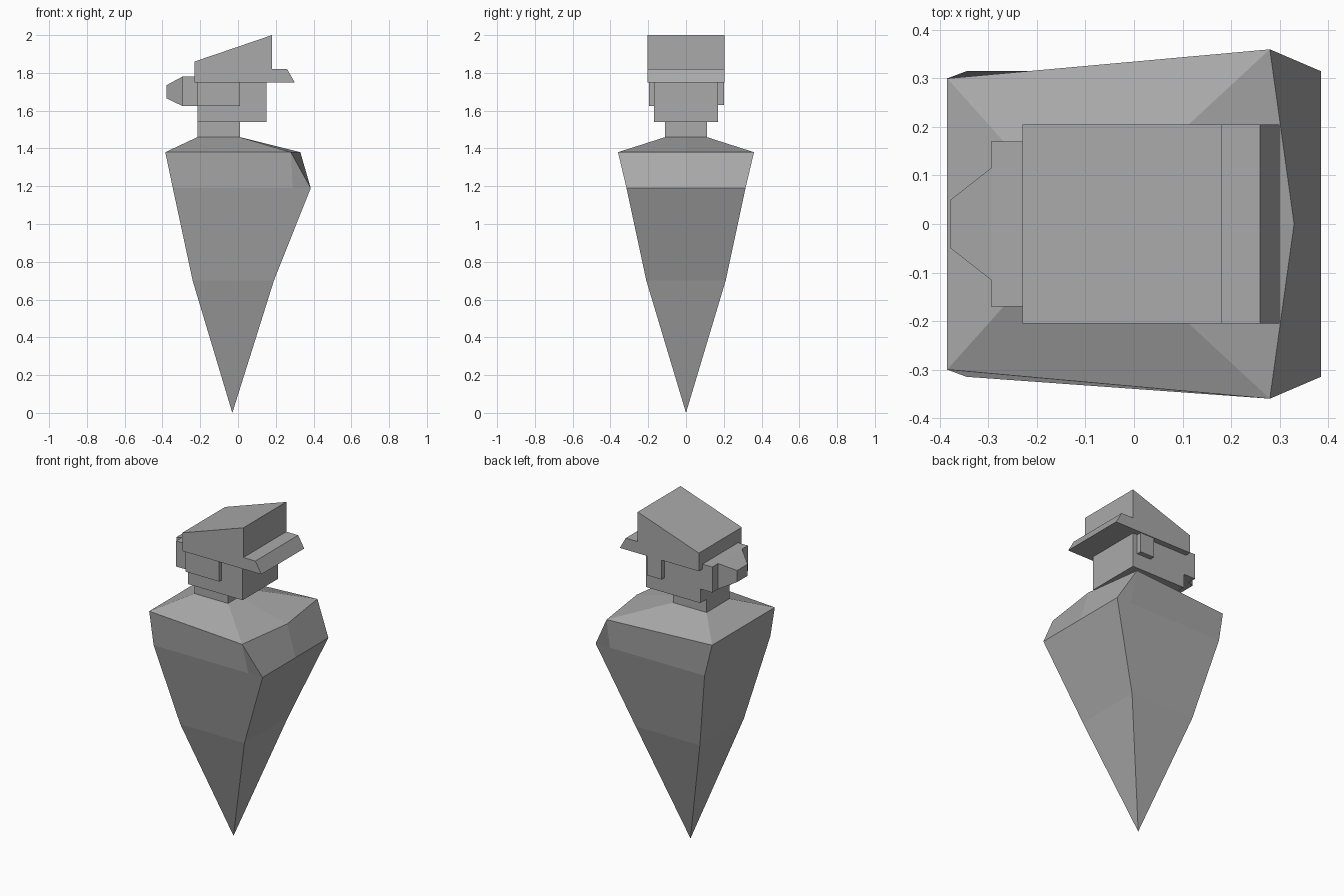
import bpy, bmesh

cube = bpy.data.objects.get("Cube")
if cube:
    bpy.data.objects.remove(cube, do_unlink=True)

# One plain grey for the whole figure
grey = bpy.data.materials.new("stone_grey")
grey.use_nodes = True
COLOUR = (0.4, 0.4, 0.4, 1)
grey.diffuse_color = COLOUR
grey.node_tree.nodes["Principled BSDF"].inputs["Base Color"].default_value = COLOUR


def finish(name, bm):
    bmesh.ops.remove_doubles(bm, verts=bm.verts, dist=1e-4)
    bmesh.ops.recalc_face_normals(bm, faces=bm.faces)
    mesh = bpy.data.meshes.new(name)
    bm.to_mesh(mesh)
    bm.free()
    mesh.materials.append(grey)
    obj = bpy.data.objects.new(name, mesh)
    bpy.context.collection.objects.link(obj)
    return obj


def loft(name, rings):
    """Bridge equal-length rings of points and cap both ends."""
    bm = bmesh.new()
    loops = [[bm.verts.new(p) for p in ring] for ring in rings]
    for a, b in zip(loops, loops[1:]):
        for i in range(len(a)):
            j = (i + 1) % len(a)
            bm.faces.new((a[i], a[j], b[j], b[i]))
    bm.faces.new(loops[0])
    bm.faces.new(loops[-1])
    return finish(name, bm)


def box(name, x, y, z):
    rect = [(x[0], y[0]), (x[1], y[0]), (x[1], y[1]), (x[0], y[1])]
    return loft(name, [[(px, py, h) for px, py in rect] for h in z])


def body_ring(z, back, back_w, side, side_w, front, front_w, middle):
    half = [(back, back_w), (side, side_w), (front, front_w)]
    return ([(x, -y, z) for x, y in half] + [(middle, 0, z)]
            + [(x, y, z) for x, y in reversed(half)])


# Tapering torso that faces +x, with a pointed chest and foot
loft("body", [
    body_ring(0.0, -0.03, 0, -0.03, 0, -0.03, 0, -0.03),
    body_ring(0.70, -0.24, 0.21, 0.14, 0.21, 0.19, 0.21, 0.19),
    body_ring(1.19, -0.345, 0.315, 0.29, 0.315, 0.385, 0.315, 0.385),
    body_ring(1.38, -0.385, 0.30, 0.28, 0.36, 0.28, 0.36, 0.33),
    body_ring(1.46, -0.215, 0.11, 0.01, 0.11, 0.01, 0.11, 0.01),
])

# Neck, head and the pieces on its sides
box("neck", (-0.215, 0.01), (-0.11, 0.11), (1.46, 1.54))
box("head", (-0.215, 0.15), (-0.17, 0.17), (1.54, 1.75))
box("right_side_hair", (-0.215, 0.01), (-0.195, -0.17), (1.625, 1.75))
box("left_ear", (0.025, 0.12), (0.17, 0.20), (1.63, 1.75))

# Cap with brim, extruded across y from its side profile
profile = [(-0.23, 1.75), (0.30, 1.75), (0.26, 1.82),
           (0.18, 1.82), (0.18, 2.0), (-0.23, 1.86)]
loft("cap", [[(x, y, z) for x, z in profile] for y in (-0.205, 0.205)])

# Hair band and tapering bun behind the head
box("hair_band", (-0.295, -0.215), (-0.17, 0.17), (1.625, 1.78))
loft("hair_bun", [
    [(x, -w, lo), (x, w, lo), (x, w, hi), (x, -w, hi)]
    for x, w, lo, hi in ((-0.295, 0.115, 1.625, 1.78), (-0.378, 0.05, 1.665, 1.735))
])
